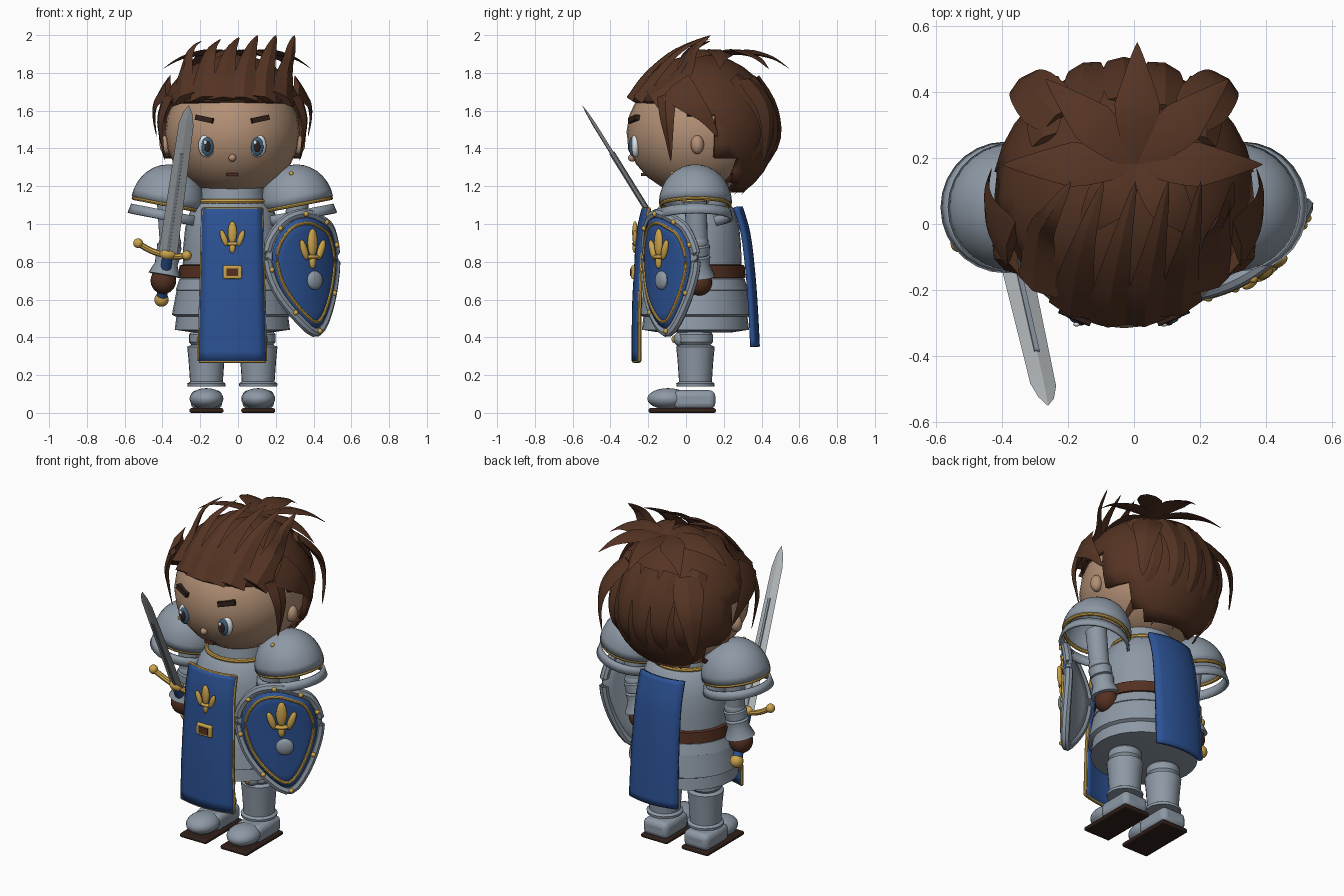
import bpy, bmesh
from math import sin, cos, pi, radians, sqrt
from mathutils import Vector as V, Matrix as M

if "Cube" in bpy.data.objects:
    bpy.data.objects.remove(bpy.data.objects["Cube"])

C = -0.03  # body centre line in x
T = M.Translation


def mat(name, r, g, b):
    m = bpy.data.materials.new(name)
    m.diffuse_color = (r, g, b, 1)
    m.use_nodes = True
    m.node_tree.nodes["Principled BSDF"].inputs["Base Color"].default_value = m.diffuse_color
    return m


SKIN, HAIR = mat("skin", .45, .28, .18), mat("hair", .09, .034, .017)
BLUE, GOLD = mat("blue", .025, .085, .3), mat("gold", .6, .37, .07)
LEATHER, DARK = mat("leather", .09, .03, .015), mat("dark", .03, .014, .01)
WHITE, IRIS = mat("white", .75, .78, .8), mat("iris", .05, .12, .2)
STEEL, BLADE = mat("steel", .27, .32, .38), mat("blade_steel", .45, .48, .5)


def new(name, verts, faces, m=None, mx=M(), thick=0, angle=35):
    me = bpy.data.meshes.new(name)
    me.from_pydata([mx @ V(v) for v in verts], [], faces)
    bm = bmesh.new()
    bm.from_mesh(me)
    bmesh.ops.remove_doubles(bm, verts=bm.verts, dist=1e-5)
    bmesh.ops.recalc_face_normals(bm, faces=bm.faces)
    bm.to_mesh(me)
    bm.free()
    o = bpy.data.objects.new(name, me)
    bpy.context.collection.objects.link(o)
    me.materials.append(m or STEEL)
    bpy.ops.object.select_all(action='DESELECT')
    o.select_set(True)
    bpy.context.view_layer.objects.active = o
    bpy.ops.object.shade_smooth_by_angle(angle=radians(angle))
    if thick:
        s = o.modifiers.new("thickness", 'SOLIDIFY')
        s.thickness, s.offset = thick, 0
    return o


def grid_faces(rows, cols, wrap):
    return [(i * cols + j, i * cols + (j + 1) % cols, (i + 1) * cols + (j + 1) % cols, (i + 1) * cols + j)
            for i in range(rows - 1) for j in range(cols if wrap else cols - 1)]


def lathe(name, prof, mx=M(), m=None, n=28, thick=0, angle=35):
    vs = [(r * cos(2 * pi * j / n), r * sin(2 * pi * j / n), z) for r, z in prof for j in range(n)]
    return new(name, vs, grid_faces(len(prof), n, True), m, mx, thick, angle)


def ball(name, loc, s, m=None, mx=M(), n=20):
    prof = [(sin(pi * i / 12), -cos(pi * i / 12)) for i in range(13)]
    return lathe(name, prof, mx @ T(loc) @ M.Diagonal((*s, 1)), m, n)


def box(name, loc, h, m=None, mx=M(), bevel=0):
    vs = [(x, y, z) for x in (-h[0], h[0]) for y in (-h[1], h[1]) for z in (-h[2], h[2])]
    o = new(name, vs, [(0, 1, 3, 2), (4, 6, 7, 5), (0, 4, 5, 1), (2, 3, 7, 6), (0, 2, 6, 4), (1, 5, 7, 3)],
            m, T(loc) @ mx)
    if bevel:
        b = o.modifiers.new("bevel", 'BEVEL')
        b.width, b.segments = bevel, 3


def rod(name, a, b, prof, m=None):
    a, b = V(a), V(b)
    d = b - a
    q = d.to_track_quat('Z', 'Y').to_matrix().to_4x4()
    return lathe(name, [(r, t * d.length) for r, t in prof], T(a) @ q, m, 20)


def spline(pts, n=5, closed=False):
    p, k, out = [V(q) for q in pts], len(pts), []
    for i in range(k if closed else k - 1):
        a, b, c, d = (p[(i + e) % k] if closed else p[min(max(i + e, 0), k - 1)] for e in (-1, 0, 1, 2))
        for j in range(n):
            t = j / n
            out.append(b + (c - a) * t / 2 + (a - 2.5 * b + 2 * c - d / 2) * t * t + (1.5 * (b - c) + (d - a) / 2) * t**3)
    return out if closed else out + [p[-1]]


def tube(name, pts, r, m=None, closed=False):
    n, k, vs = 8, len(pts), []
    for i, p in enumerate(pts):
        t = (pts[(i + 1) % k] - pts[i - 1]) if closed else pts[min(i + 1, k - 1)] - pts[max(i - 1, 0)]
        q = t.to_track_quat('Z', 'Y')
        vs += [p + q @ V((r * cos(2 * pi * j / n), r * sin(2 * pi * j / n), 0)) for j in range(n)]
    f = grid_faces(k, n, True)
    if closed:
        f += [((k - 1) * n + j, (k - 1) * n + (j + 1) % n, (j + 1) % n, j) for j in range(n)]
    else:
        f += [tuple(range(n)), tuple(range((k - 1) * n, k * n))]
    return new(name, vs, f, m)


# Head and face
HC = V((C, .08, 1.5))
ball("head", (C, .06, 1.485), (.357, .375, .335), SKIN, n=32)
ball("nose", (C, -.285, 1.35), (.02, .022, .02), SKIN)
box("mouth", (C, -.222, 1.262), (.03, .015, .009), LEATHER)
for s in (-1, 1):
    ball("ear", (C + s * .35, .06, 1.42), (.035, .035, .05), SKIN)
    ball("eye", (C + s * .135, -.268, 1.415), (.045, .025, .062), WHITE)
    ball("iris", (C + s * .132, -.285, 1.41), (.033, .017, .05), IRIS)
    ball("pupil", (C + s * .132, -.297, 1.41), (.017, .01, .03), DARK)
    ball("eye_glint", (C + s * .132 - .012, -.304, 1.432), (.01, .006, .012), WHITE)
    box("eyebrow", (C + s * .145, -.272, 1.555), (.05, .018, .014), DARK,
        M.Rotation(s * -radians(12), 4, 'Y') @ M.Rotation(s * .4, 4, 'Z'))

# Hair cap: a sphere with the face opening removed
cap = lathe("hair_cap", [(.4 * sin(pi * i / 16), .4 * cos(pi * i / 16)) for i in range(17)], T(HC), HAIR, 32)
bm = bmesh.new()
bm.from_mesh(cap.data)
gone = []
for f in bm.faces:
    c = f.calc_center_median()
    if not (c.z > 1.65 or (c.y > .02 and c.z > 1.56) or (c.y > .17 and c.z > 1.33) or (c.y > .25 and c.z > 1.16)):
        gone.append(f)
bmesh.ops.delete(bm, geom=gone, context='FACES')
bm.to_mesh(cap.data)
bm.free()
cap.modifiers.new("thickness", 'SOLIDIFY').thickness = .03


def lock(name, path, w, t=.03, base=.6, power=.7):
    """Pointed hair blade with a diamond section, facing away from the head."""
    ps = spline(path, 4)
    k, vs = len(ps) - 1, []
    for i, p in enumerate(ps):
        u = i / k
        tan = (ps[min(i + 1, k)] - ps[max(i - 1, 0)]).normalized()
        side = tan.cross(p - HC).normalized()
        nor = side.cross(tan)
        f = min(1, base + 2.2 * u) * (1 - u) ** power
        vs += [p + side * w * f, p + nor * t * f, p - side * w * f, p - nor * t * f]
    new(name, vs, grid_faces(k + 1, 4, True) + [(0, 1, 2, 3)], HAIR, angle=25)


def on_head(x, z, sign, r=.408):
    return .08 + sign * sqrt(max(r * r - (x - C)**2 - (z - 1.5)**2, .002))


for i in range(6):  # swept-up fringe
    x, tip = -.29 + .106 * i, -.19 + .098 * i
    y = on_head(x, 1.79, -1)
    lock("front_spike", [(x, on_head(x, 1.66, -1), 1.66), (x + .01, y, 1.79), (x + .04, (y + .1) / 2, 1.92),
                         (tip, .13, 1.97 + .01 * min(i, 3))], .08, .025, 1, .85)
for a, r in ((90, .37), (43, .38), (137, .38), (0, .38), (180, .41), (-50, .3), (-130, .3)):  # crown star
    d = V((cos(radians(a)), sin(radians(a)), 0))
    o = V((.01, .18, 0))
    lock("crown_ray", [o + V((0, 0, 1.9)), o + d * r * .4 + V((0, 0, 1.91)),
                       o + d * r * .75 + V((0, 0, 1.88)), o + d * r + V((0, 0, 1.82))], .125, .025, .1, 1.1)
for i in range(5):
    x = C + (i - 2) * .12
    lock("back_lock", [(x, on_head(x, z, 1), z) for z in (1.78, 1.6, 1.4, 1.15)], .08, .02)
for s in (-1, 1):
    lock("temple_lock", [(C + s * .34, -.1, 1.68), (C + s * .38, -.1, 1.56), (C + s * .375, -.09, 1.45),
                         (C + s * .355, -.08, 1.33)], .06, .02, 1, .9)
    lock("side_lock", [(C + s * .34, -.06, 1.73), (C + s * .40, .02, 1.65), (C + s * .415, .1, 1.57),
                       (C + s * .40, .17, 1.46)], .1, .02, .9, .9)
    lock("flared_lock", [(C + s * .2, .32, 1.76), (C + s * .28, .41, 1.63), (C + s * .31, .43, 1.5),
                         (C + s * .31, .41, 1.33)], .1, .025)

# Torso, belt and tiered skirt
B = T((C, .05, 0)) @ M.Diagonal((1, .93, 1, 1))
lathe("breastplate", [(0, 1.2), (.165, 1.2), (.175, 1.12), (.22, 1.08), (.25, .98), (.26, .88), (.265, .7), (0, .7)], B)
lathe("belt", [(.26, .785), (.28, .78), (.285, .715), (.26, .71)], B, LEATHER)
lathe("skirt_tier", [(.26, .72), (.28, .71), (.3, .65), (.28, .64)], B)
lathe("skirt_tier", [(.27, .66), (.295, .65), (.32, .52), (.3, .51)], B)
lathe("skirt_tier", [(.28, .53), (.295, .52), (.305, .44), (.2, .425), (0, .425)], B)
tube("neck_trim", [B @ V((.182 * cos(a * pi / 16), .182 * sin(a * pi / 16), 1.12)) for a in range(32)], .012, GOLD, True)


# Cloth panels, front and back
def panel(name, rows, bend, hw0, hw1, trim):
    z0, z1 = rows[0][1], rows[-1][1]
    pts = [[V((C + u * (hw0 + (hw1 - hw0) * (z0 - p.y) / (z0 - z1)), p.x + bend * u * u, p.y))
            for u in (-1, -.75, -.5, -.25, 0, .25, .5, .75, 1)] for p in spline([(y, z) for y, z in rows], 4)]
    new(name, sum(pts, []), grid_faces(len(pts), 9, False), BLUE, thick=.022)
    if trim:
        tube(name + "_trim", [r[0] for r in pts] + pts[-1] + [r[-1] for r in reversed(pts)] + pts[0][::-1], .01, GOLD)


panel("front_tabard", [(-.225, 1.08), (-.252, .95), (-.265, .75), (-.275, .55), (-.277, .275)], .03, .155, .175, True)
panel("back_tabard", [(.29, 1.09), (.33, .95), (.355, .75), (.37, .55), (.38, .35)], -.03, .145, .16, False)


def fleur(mx):
    ball("emblem_petal", (0, 0, .035), (.024, .015, .06), GOLD, mx)
    for s in (-1, 1):
        ball("emblem_side_petal", (s * .04, 0, .02), (.016, .013, .045), GOLD, mx @ M.Rotation(s * .35, 4, 'Y'))
    ball("emblem_band", (0, 0, -.025), (.035, .016, .01), GOLD, mx)
    ball("emblem_tail", (0, 0, -.045), (.016, .013, .03), GOLD, mx)


fleur(T((C, -.27, .92)))
box("buckle", (C, -.275, .745), (.05, .015, .035), GOLD, bevel=.008)
box("buckle_centre", (C, -.288, .745), (.03, .008, .02), LEATHER)

# Legs and feet
for s in (-1, 1):
    x = C + s * .137
    lathe("leg", [(0, .14), (.1, .14), (.102, .155), (.087, .165), (.095, .28), (.102, .35), (.08, .36),
                  (.092, .375), (.092, .415), (.08, .43), (.08, .48)], T((x, .05, 0)), n=24)
    ball("knee_cap", (x, -.03, .39), (.05, .035, .04))
    ball("knee_stud", (x, -.062, .39), (.016, .014, .02), GOLD)
    box("sole", (x, -.02, .0125), (.09, .178, .0125), DARK, bevel=.01)
    box("foot", (x, .045, .07), (.083, .11, .05), bevel=.03)
    ball("toe_cap", (x, -.095, .075), (.09, .11, .056))

# Shoulders and arms
for s in (-1, 1):
    P = T((C + s * .343, .05, 1.11)) @ M.Rotation(-s * radians(11), 4, 'Y')
    lathe("pauldron", [(.188 * cos(a * pi / 16), .2 * sin(a * pi / 16)) for a in range(9)], P, thick=.012)
    tube("pauldron_trim", [P @ V((.182 * cos(a * pi / 14), .182 * sin(a * pi / 14), -.008)) for a in range(28)],
         .01, GOLD, True)
    lathe("shoulder_lame", [(.182, -.04), (.192, -.09)], P, thick=.014)
    ball("pauldron_rivet", (0, -.12, .16), (.012, .012, .012), GOLD, P)
arms = (((-.37, .05, 1.12), (-.36, .045, .9), (-.395, .035, .7)), ((.315, .05, 1.12), (.3, .06, .9), (.255, .07, .69)))
for a, b, c in arms:
    rod("upper_arm", a, b, [(0, 0), (.06, 0), (.055, 1), (0, 1.02)])
    ball("elbow", b, (.06, .06, .055))
    rod("gauntlet", b, c, [(.05, 0), (.066, .08), (.062, .3), (.055, .32), (.066, .36), (.06, .55), (.085, .85), (.05, .87)])
    ball("hand", c, (.068, .068, .07), LEATHER)

# Sword
pom, tip = V((-.405, .09, .6)), V((-.26, -.55, 1.63))
d = (tip - pom).normalized()
g = pom + d * .285
w = V((.257, -.02, -.06))
w = (w - d * w.dot(d)).normalized()
n = d.cross(w)
S = T(g) @ M((w, n, d)).transposed().to_4x4()
L = (tip - g).length
lathe("blade", [(0, 0), (.05, 0), (.04, L * .87), (.024, L * .95), (0, L)], S @ M.Diagonal((1, .25, 1, 1)), BLADE, 4, angle=10)
box("fuller", S @ V((0, 0, L * .35)), (.008, .014, L * .33), None, S.to_3x3().to_4x4())
rod("grip", pom, g, [(0, 0), (.028, 0), (.028, 1), (0, 1)], BLUE)
ball("pommel", pom, (.038, .038, .038), GOLD)
guard = spline([S @ V(p) for p in ((-.165, 0, .03), (-.09, 0, 0), (0, 0, -.01), (.06, 0, 0), (.1, 0, .015))])
tube("crossguard", guard, .016, GOLD)
for p in (guard[0], guard[-1]):
    ball("guard_knob", p, (.026, .026, .026), GOLD)
ball("guard_block", g, (.045, .03, .03), GOLD)

# Shield
H = T((.368, -.128, .722)) @ M.Rotation(radians(36), 4, 'Z')
outline = spline([(-.03, .35), (-.155, .30), (-.235, .14), (-.19, -.07), (-.06, -.24), (.07, -.31),
                  (.18, -.15), (.24, .08), (.19, .25), (.1, .315)], 4, True)


def bent(p, k, y):
    u, v = p.x * k, .03 + (p.y - .03) * k
    return V((u, y + 1.2 * u * u, v))


def plate(name, size, y, thick, m=None):
    vs = [bent(p, size * k, y) for k in (1, .75, .5, .25, 0) for p in outline]
    new(name, vs, grid_faces(5, len(outline), True), m, H, thick)


plate("shield_body", .97, 0, .03)
plate("shield_field", .88, -.018, .012, BLUE)
tube("shield_rim", [H @ bent(p, .95, -.003) for p in outline], .026, None, True)
tube("shield_border", [H @ bent(p, .79, -.024) for p in outline], .009, GOLD, True)
for p in outline[::5]:
    ball("shield_stud", H @ bent(p, .94, -.026), (.014, .014, .014), GOLD)
fleur(H @ T((.012, -.03, .135)) @ M.Scale(1.25, 4))
ball("shield_boss", (.03, -.025, -.02), (.05, .022, .05), None, H)
